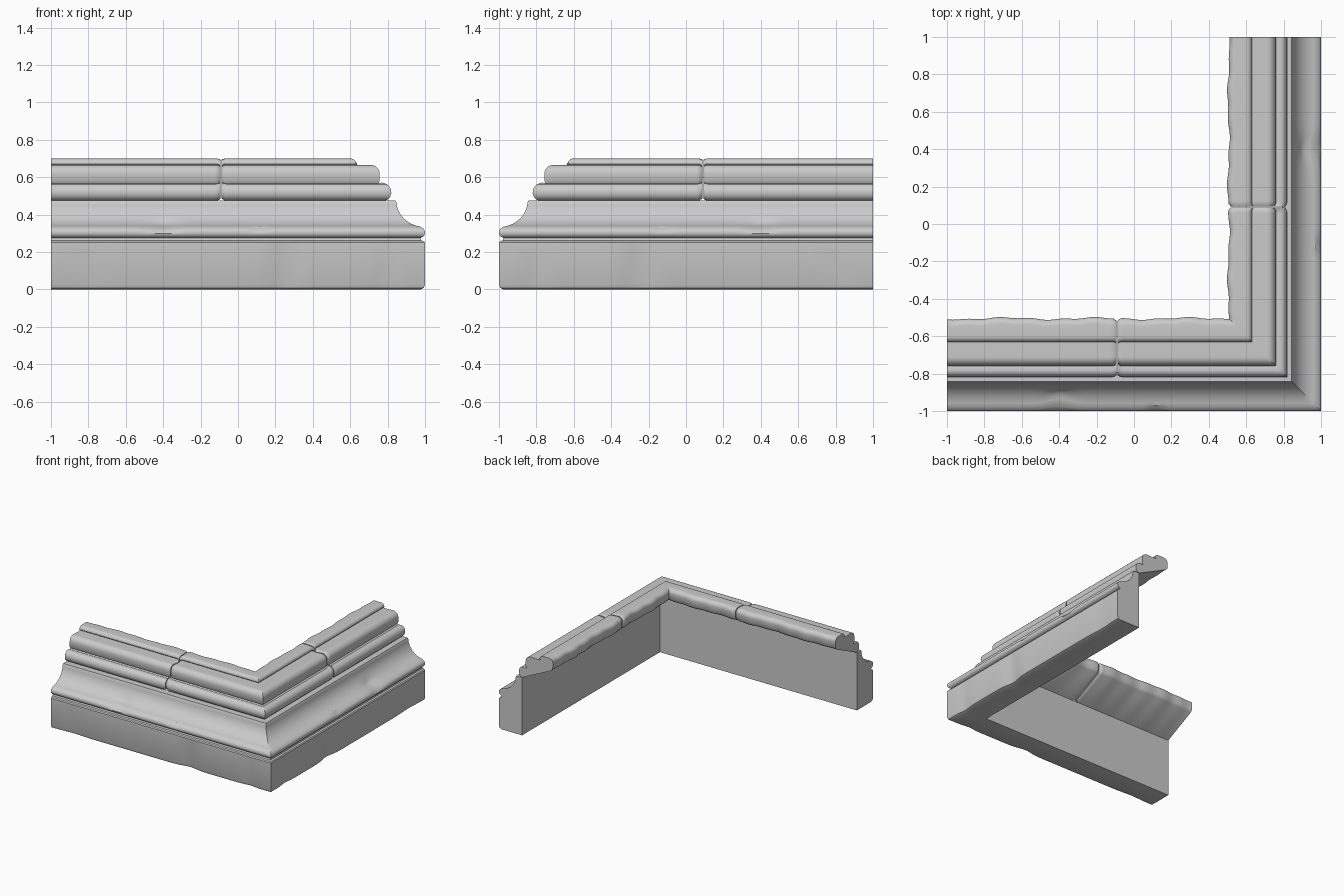
import bpy
import bmesh
import math

cube = bpy.data.objects.get("Cube")
if cube:
    bpy.data.objects.remove(cube)

stone = bpy.data.materials.new("grey stone")
stone.use_nodes = True
GREY = (0.6, 0.6, 0.6, 1)
stone.diffuse_color = GREY
stone.node_tree.nodes["Principled BSDF"].inputs["Base Color"].default_value = GREY


def arc(co, cz, ro, rz, a0, a1, n=7):
    """Elliptical arc of (offset, height) points, angles in degrees."""
    angles = [math.radians(a0 + (a1 - a0) * i / n) for i in range(n + 1)]
    return [(co + ro * math.cos(a), cz + rz * math.sin(a)) for a in angles]


def bump(x, centre, width):
    return math.exp(-((x - centre) / width) ** 2)


# Wear on the lower block: gouge in the cove, chips along the bottom edge
def wear_base(x, o, z):
    if o > 0.82 and 0.3 < z < 0.45:
        o -= 0.025 * bump(x, -0.4, 0.07) * bump(z, 0.34, 0.03)
        o -= 0.012 * bump(x, 0.12, 0.04) * bump(z, 0.325, 0.015)
    if o > 0.9 and z < 0.05:
        chip = bump(x, 0.25, 0.08) + 0.5 * bump(x, 0.8, 0.06) + 0.4 * bump(x, -0.8, 0.1)
        o -= 0.02 * chip
        z += 0.012 * chip * (z > 0.01)
    return o, z


# Uneven back edge on the upper courses
def wear_upper(x, o, z):
    if o < 0.54:
        o += 0.005 + 0.005 * math.sin(13 * x + 1) + 0.003 * math.sin(37 * x)
    return o, z


def sweep(name, profile, x0, x1, wear, soft=(False, False), mirrored=False):
    """Sweep a profile along the front wing; x1=None turns the mitred corner."""
    corner = x1 is None
    n = 60
    steps = [i / n for i in range(n + 1)]
    mid_o = sum(p[0] for p in profile) / len(profile)
    mid_z = sum(p[1] for p in profile) / len(profile)
    rings = []
    for u in steps:
        ring = []
        for o, z in profile:
            end = o if corner else x1
            x = x0 + u * (end - x0)
            # Rounded block ends beside the joints
            d = min(x - x0 if soft[0] else 1, end - x if soft[1] else 1)
            shrink = 0.013 * max(0, 1 - d / 0.02) ** 2
            wo, wz = wear(x, o, z)
            dist = math.hypot(mid_o - o, mid_z - z)
            wo += (mid_o - o) / dist * shrink
            wz += (mid_z - z) / dist * shrink
            if corner and u == 1:
                x = wo
            ring.append((x, -wo, wz))
        rings.append(ring)

    def flip(ring):
        return [(-y, -x, z) for x, y, z in ring]

    if corner:
        rings += [flip(r) for r in reversed(rings[:-1])]
    elif mirrored:
        rings = [flip(r) for r in rings]
    bm = bmesh.new()
    rows = [[bm.verts.new(co) for co in ring] for ring in rings]
    for a, b in zip(rows, rows[1:]):
        for i in range(len(a)):
            j = (i + 1) % len(a)
            bm.faces.new((a[i], a[j], b[j], b[i]))
    bm.faces.new(rows[0])
    bm.faces.new(rows[-1])
    bmesh.ops.recalc_face_normals(bm, faces=bm.faces)
    mesh = bpy.data.meshes.new(name)
    bm.to_mesh(mesh)
    bm.free()
    mesh.materials.append(stone)
    obj = bpy.data.objects.new(name, mesh)
    bpy.context.collection.objects.link(obj)
    bpy.ops.object.select_all(action="DESELECT")
    obj.select_set(True)
    bpy.context.view_layer.objects.active = obj
    bpy.ops.object.shade_smooth_by_angle(angle=math.radians(35))
    return obj


# Lower block: plinth, groove, bead and cove
base_profile = [(0.79, 0), (0.975, 0), (0.993, 0.008), (1, 0.025), (1, 0.25), (0.994, 0.258)]
base_profile += [(0.98, 0.262), (0.976, 0.275)]
base_profile += arc(0.978, 0.304, 0.022, 0.026, -75, 75)
base_profile += arc(0.995, 0.475, 0.148, 0.14, 262, 184, 12)
base_profile += [(0.842, 0.475), (0.79, 0.475)]
sweep("lower_moulding", base_profile, -1, None, wear_base)

# Upper courses: three stepped rolls with a sloping underside
roll_profile = [(0.79, 0.475)]
roll_profile += arc(0.782, 0.52, 0.038, 0.045, -80, 90)
roll_profile += [(0.76, 0.56), (0.748, 0.566), (0.757, 0.58)]
roll_profile += arc(0.712, 0.62, 0.045, 0.045, 0, 90)
roll_profile += [(0.65, 0.662), (0.622, 0.664), (0.63, 0.672)]
roll_profile += arc(0.602, 0.674, 0.028, 0.026, 10, 90)
roll_profile += arc(0.535, 0.665, 0.035, 0.035, 90, 180)
roll_profile += [(0.502, 0.62), (0.515, 0.602)]

JOINT = -0.09
GAP = 0.003
sweep("upper_corner_block", roll_profile, JOINT + GAP, None, wear_upper, (True, False))
sweep("upper_front_block", roll_profile, -1, JOINT - GAP, wear_upper, (False, True))
sweep("upper_side_block", roll_profile, -1, JOINT - GAP, wear_upper, (False, True), mirrored=True)
